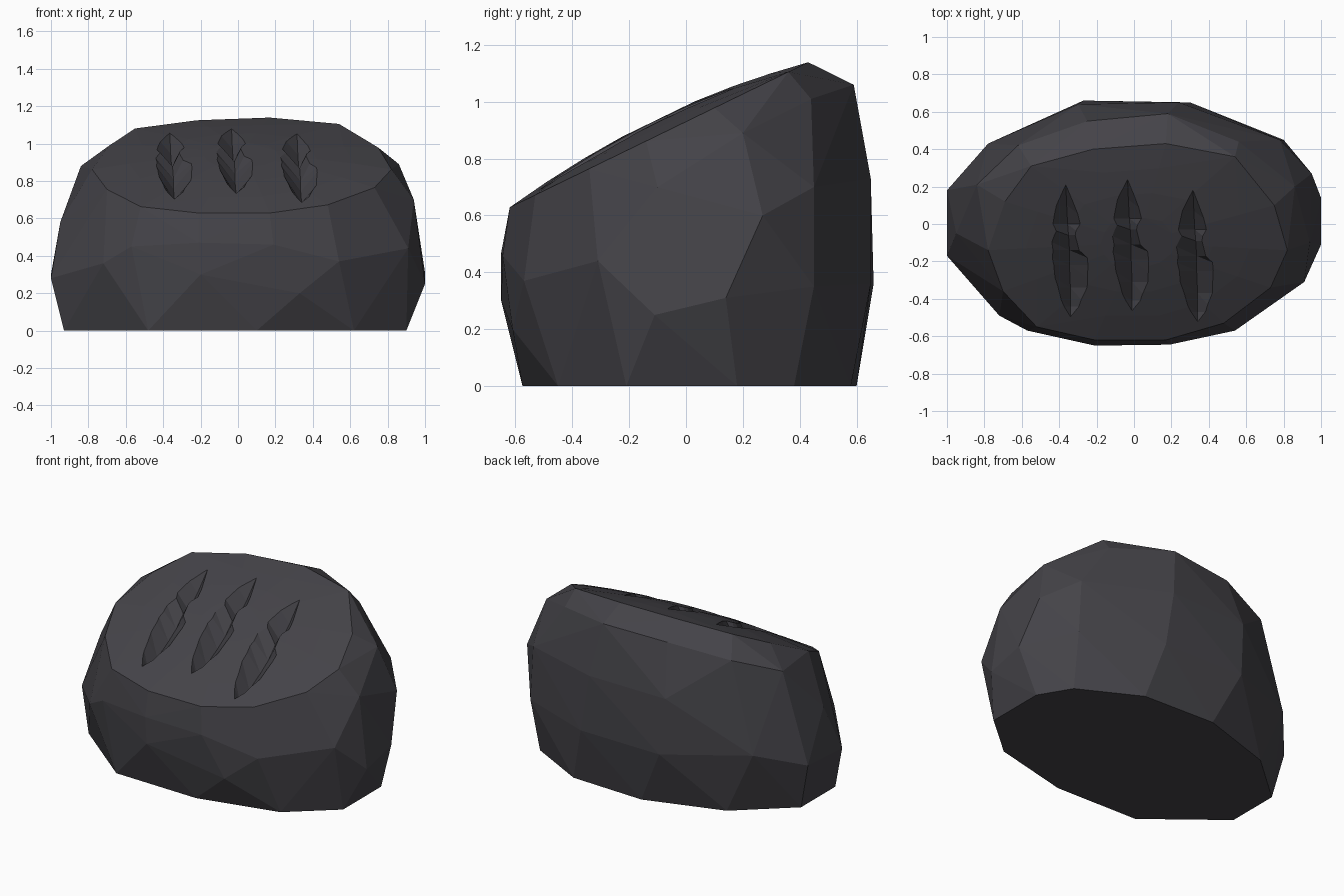
import bpy, bmesh, math

if "Cube" in bpy.data.objects:
    bpy.data.objects.remove(bpy.data.objects["Cube"])

stone = bpy.data.materials.new("dark stone")
stone.diffuse_color = (0.058, 0.056, 0.065, 1)
stone.use_nodes = True
stone.node_tree.nodes["Principled BSDF"].inputs["Base Color"].default_value = stone.diffuse_color


def top_z(x, y):
    """Height of the sloped, slightly domed top face."""
    r2 = ((x - 0.02) / 0.8) ** 2 + ((y + 0.1) / 0.53) ** 2
    return 0.93 + 0.486 * y + 0.06 * max(0.0, 1 - r2)


def make_object(name, bm):
    bmesh.ops.recalc_face_normals(bm, faces=bm.faces)
    mesh = bpy.data.meshes.new(name)
    bm.to_mesh(mesh)
    bm.free()
    mesh.materials.append(stone)
    ob = bpy.data.objects.new(name, mesh)
    bpy.context.collection.objects.link(ob)
    return ob


# Outlines of the boulder: flat base, bulging waist, back shoulder, top rim
base = [(0.9, 0.18), (0.9, -0.21), (0.62, -0.45), (0.1, -0.575), (-0.48, -0.56),
        (-0.93, -0.2), (-0.93, 0.15), (-0.6, 0.44), (-0.1, 0.6), (0.4, 0.58), (0.78, 0.38)]
waist = [(1, 0.14, 0.31), (1, -0.11, 0.25), (0.91, -0.31, 0.44), (0.54, -0.57, 0.37),
         (0.33, -0.61, 0.2), (0.19, -0.645, 0.46), (-0.21, -0.65, 0.47), (-0.2, -0.65, 0.3),
         (-0.57, -0.57, 0.45), (-0.72, -0.49, 0.36), (-1, -0.17, 0.28), (-1, 0.18, 0.3),
         (-0.78, 0.43, 0.4), (-0.27, 0.66, 0.36), (0.24, 0.65, 0.73), (0.3, 0.65, 0.36),
         (0.8, 0.45, 0.35)]
shoulder = [(0.95, 0.27, 0.6), (0.78, 0.45, 0.7), (0.94, -0.1, 0.7), (0.86, 0.2, 0.89),
            (0.56, 0.44, 1.01), (0.18, 0.59, 1.06), (-0.25, 0.55, 1.04), (-0.62, 0.42, 0.97),
            (-0.84, 0.21, 0.88), (-0.95, -0.05, 0.58), (-0.3, 0.64, 0.72)]
rim = [(-0.78, -0.14), (-0.69, 0.12), (-0.55, 0.31), (-0.22, 0.40), (0.17, 0.43),
       (0.54, 0.36), (0.75, 0.10), (0.82, -0.14), (0.73, -0.34), (0.48, -0.53),
       (0.17, -0.62), (-0.21, -0.62), (-0.52, -0.55), (-0.70, -0.36)]

# Boulder body, wrapped around the outlines
points = [(x, y, 0) for x, y in base] + waist + shoulder
points += [(x, y, 0.93 + 0.486 * y) for x, y in rim]
for s in (0.75, 0.5, 0.25):
    for x, y in rim:
        px, py = 0.02 + (x - 0.02) * s, -0.1 + (y + 0.1) * s
        points.append((px, py, top_z(px, py)))
bm = bmesh.new()
for p in points:
    bm.verts.new(p)
bmesh.ops.convex_hull(bm, input=bm.verts)
loose = [v for v in bm.verts if not v.link_faces]
bmesh.ops.delete(bm, geom=loose, context='VERTS')
bmesh.ops.dissolve_limit(bm, angle_limit=math.radians(1), verts=bm.verts, edges=bm.edges)
boulder = make_object("boulder", bm)

# Carved claw grooves: y along the groove, left edge, right edge, valley, depth
stations = [(0.22, 0.0, 0.0, 0.0, 0.0), (0.10, -0.055, 0.045, 0.005, 0.07),
            (0.0, -0.075, 0.075, 0.01, 0.10), (-0.06, -0.07, 0.05, 0.015, 0.07),
            (-0.14, -0.075, 0.07, 0.02, 0.10), (-0.22, -0.07, 0.115, 0.02, 0.11),
            (-0.34, -0.045, 0.11, 0.025, 0.10), (-0.44, -0.01, 0.07, 0.025, 0.06),
            (-0.50, 0.025, 0.025, 0.025, 0.0)]


def groove_cutter(cx, dy):
    bm = bmesh.new()
    rings = []
    for y, left, right, valley, depth in stations:
        y += dy
        z = top_z(cx + valley, y)
        if depth == 0:
            rings.append([bm.verts.new((cx + valley, y, z + 0.005))])
            continue
        rings.append([bm.verts.new((cx + valley, y, z - depth)),
                      bm.verts.new((cx + 2 * right - valley, y, z + depth)),
                      bm.verts.new((cx + 2 * left - valley, y, z + depth))])
    for a, b in zip(rings, rings[1:]):
        for i in range(3):
            j = (i + 1) % 3
            if len(a) == 1:
                bm.faces.new((a[0], b[i], b[j]))
            elif len(b) == 1:
                bm.faces.new((a[i], a[j], b[0]))
            else:
                bm.faces.new((a[i], a[j], b[j]))
                bm.faces.new((a[i], b[j], b[i]))
    cutter = make_object("groove_cutter", bm)
    cutter.hide_render = True
    return cutter


bpy.context.view_layer.objects.active = boulder
for cx, dy in ((-0.365, 0.0), (-0.035, 0.03), (0.315, -0.03)):
    cutter = groove_cutter(cx, dy)
    mod = boulder.modifiers.new("groove", 'BOOLEAN')
    mod.operation, mod.solver, mod.object = 'DIFFERENCE', 'EXACT', cutter
    bpy.ops.object.modifier_apply(modifier=mod.name)
    bpy.data.objects.remove(cutter)
